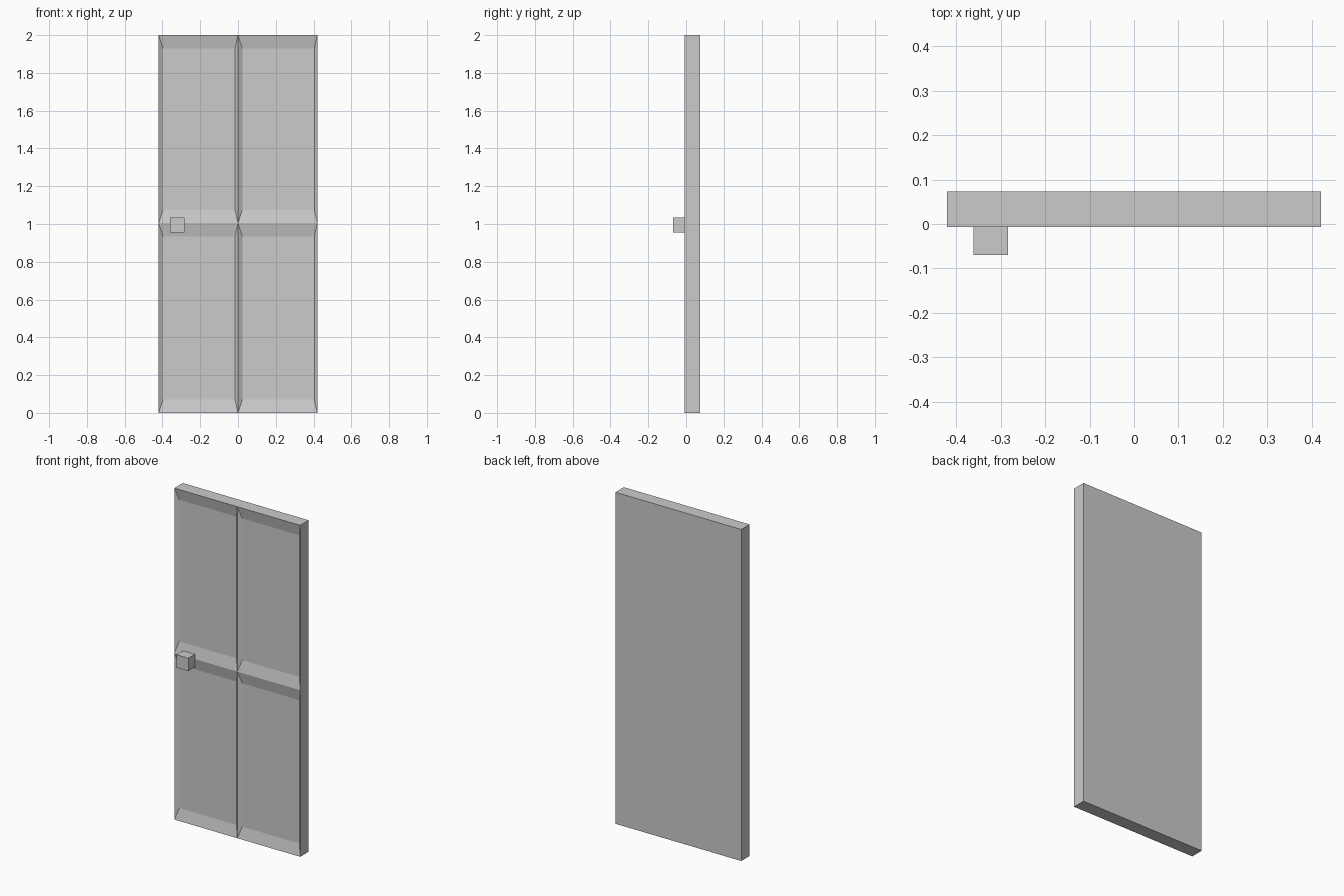
import bpy, bmesh

if "Cube" in bpy.data.objects:
    bpy.data.objects.remove(bpy.data.objects["Cube"])

FRONT, BACK = -0.007, 0.073
HALF_W, HEIGHT, MID_Z = 0.42, 2.0, 1.005
DEPTH = 0.015            # panel recess
LEFT, RIGHT, RAIL = 0.023, 0.016, 0.07   # bevel widths


def make_object(name, bm):
    bmesh.ops.remove_doubles(bm, verts=bm.verts, dist=1e-5)
    bmesh.ops.recalc_face_normals(bm, faces=bm.faces)
    mesh = bpy.data.meshes.new(name)
    bm.to_mesh(mesh)
    bm.free()
    obj = bpy.data.objects.new(name, mesh)
    bpy.context.collection.objects.link(obj)
    return obj


def rect(bm, x0, x1, z0, z1, y):
    return [bm.verts.new((x, y, z)) for x, z in
            ((x0, z0), (x1, z0), (x1, z1), (x0, z1))]


# Door leaf: front split in four sunken panels meeting at sharp ridges
bm = bmesh.new()
for x0, x1 in ((-HALF_W, 0), (0, HALF_W)):
    for z0, z1 in ((0, MID_Z), (MID_Z, HEIGHT)):
        rim = rect(bm, x0, x1, z0, z1, FRONT)
        inner = rect(bm, x0 + LEFT, x1 - RIGHT, z0 + RAIL, z1 - RAIL,
                     FRONT + DEPTH)
        bm.faces.new(inner)
        for i in range(4):
            j = (i + 1) % 4
            bm.faces.new((rim[i], rim[j], inner[j], inner[i]))
bmesh.ops.remove_doubles(bm, verts=bm.verts, dist=1e-5)

# Sides and back: extrude the open border and cap it
border = [e for e in bm.edges if e.is_boundary]
ext = bmesh.ops.extrude_edge_only(bm, edges=border)["geom"]
for v in ext:
    if isinstance(v, bmesh.types.BMVert):
        v.co.y = BACK
back_edges = [e for e in ext if isinstance(e, bmesh.types.BMEdge)
              and e.is_boundary]
bmesh.ops.contextual_create(bm, geom=back_edges)
make_object("door_leaf", bm)

# Square knob
bm = bmesh.new()
bmesh.ops.create_cube(bm, size=1)
for v in bm.verts:
    v.co.x = -0.322 + v.co.x * 0.078
    v.co.y = -0.0385 + v.co.y * 0.063
    v.co.z = 0.995 + v.co.z * 0.078
make_object("door_knob", bm)
